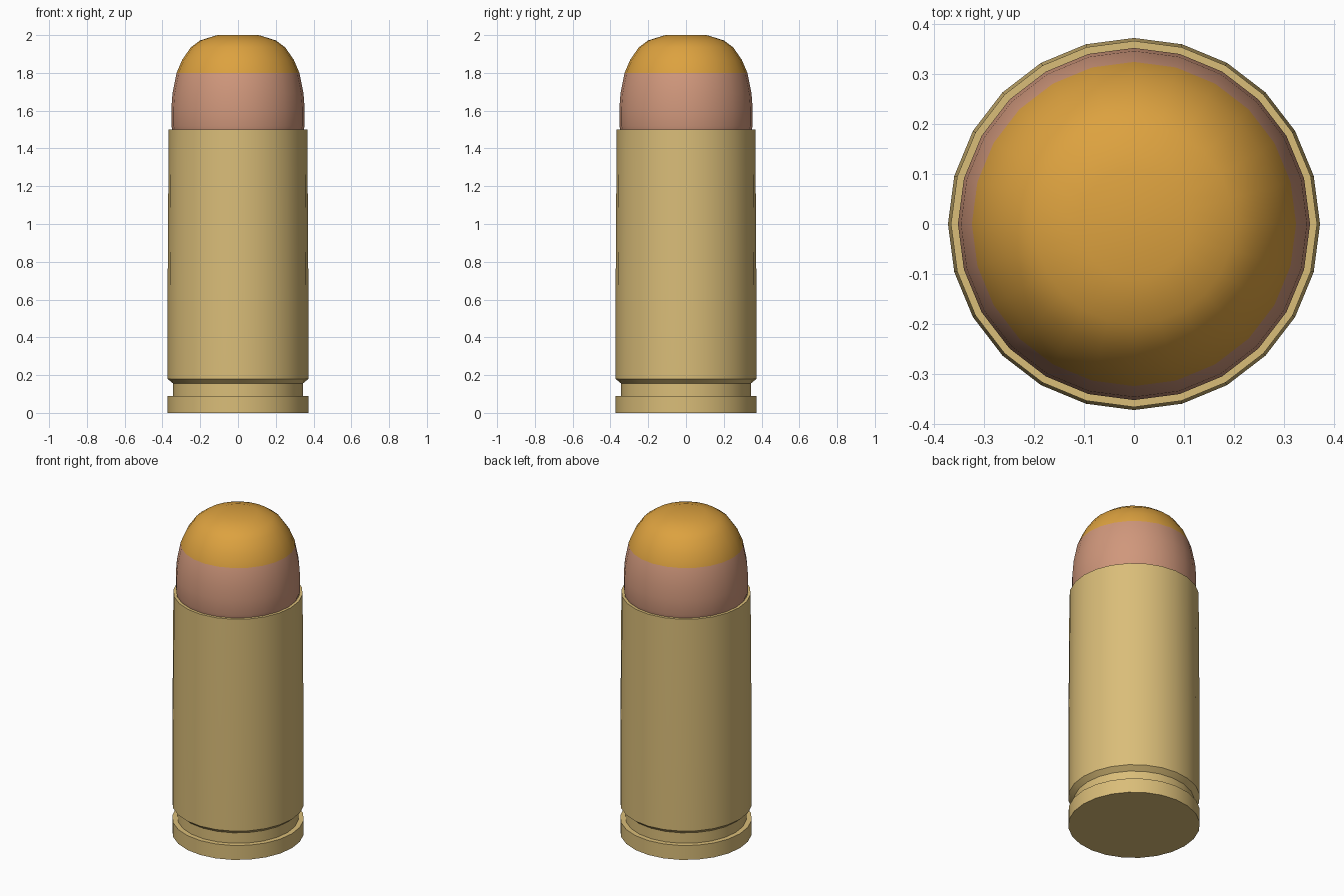
import bpy, bmesh, math

if "Cube" in bpy.data.objects:
    bpy.data.objects.remove(bpy.data.objects["Cube"], do_unlink=True)

SIDES = 24


def material(name, rgb):
    mat = bpy.data.materials.new(name)
    mat.use_nodes = True
    mat.diffuse_color = (*rgb, 1)
    mat.node_tree.nodes["Principled BSDF"].inputs["Base Color"].default_value = (*rgb, 1)
    return mat


def lathe(name, profile, mats, cap_bottom=False, cap_top=False, split=None):
    """Revolve (radius, z) points listed from bottom to top."""
    bm = bmesh.new()
    rings = []
    for r, z in profile:
        angles = [math.tau * i / SIDES for i in range(SIDES)]
        rings.append([bm.verts.new((r * math.cos(a), r * math.sin(a), z)) for a in angles])
    for low, high in zip(rings, rings[1:]):
        for i in range(SIDES):
            j = (i + 1) % SIDES
            bm.faces.new((low[i], low[j], high[j], high[i]))
    if cap_bottom:
        bm.faces.new(rings[0][::-1])
    if cap_top:
        bm.faces.new(rings[-1])
    for face in bm.faces:
        if split is not None and face.calc_center_median().z > split:
            face.material_index = 1
    mesh = bpy.data.meshes.new(name)
    bm.to_mesh(mesh)
    bm.free()
    for mat in mats:
        mesh.materials.append(mat)
    obj = bpy.data.objects.new(name, mesh)
    bpy.context.collection.objects.link(obj)
    bpy.ops.object.select_all(action='DESELECT')
    obj.select_set(True)
    bpy.context.view_layer.objects.active = obj
    bpy.ops.object.shade_smooth_by_angle(angle=math.radians(35))
    return obj


brass = material("brass", (0.70, 0.51, 0.19))
copper = material("copper", (0.63, 0.31, 0.20))
orange = material("orange_gold", (0.72, 0.36, 0.05))

# Casing with base rim, extractor groove, tapered wall and mouth lip
lathe("casing", [(0.373, 0), (0.373, 0.09), (0.343, 0.09), (0.343, 0.155),
                 (0.373, 0.18), (0.373, 0.6), (0.367, 1.5), (0.35, 1.5)],
      [brass], cap_bottom=True)

# Rounded bullet with a painted tip
lathe("bullet", [(0.347, 1.495), (0.353, 1.52), (0.353, 1.61), (0.347, 1.69),
                 (0.325, 1.8), (0.295, 1.87), (0.25, 1.935), (0.2, 1.972), (0.11, 2)],
      [copper, orange], cap_top=True, split=1.8)
